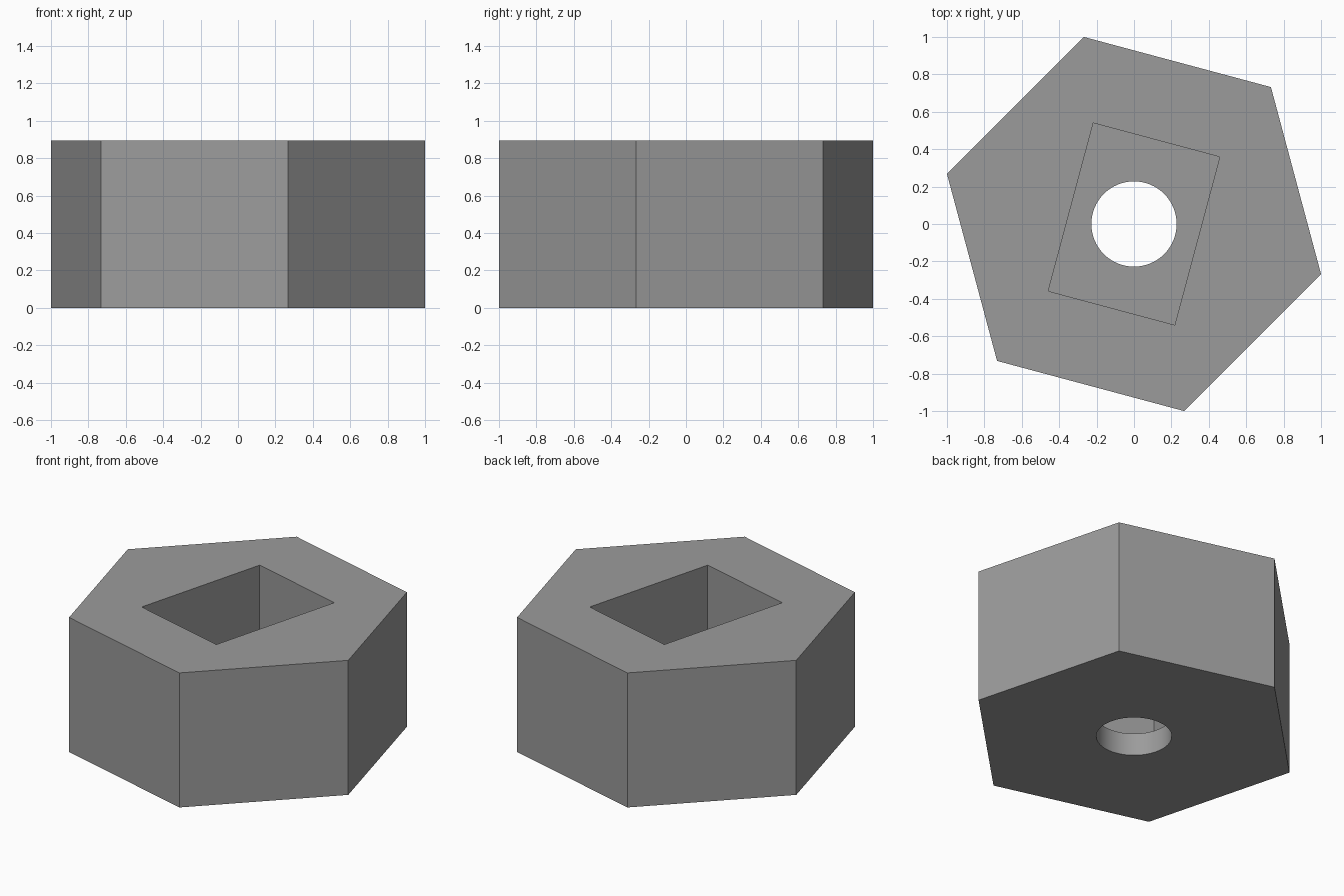
import bpy
import math

if "Cube" in bpy.data.objects:
    bpy.data.objects.remove(bpy.data.objects["Cube"])

HEIGHT = 0.896
FLOOR = 0.15          # height of the pocket floor
TURN = math.radians(-15)

grey = bpy.data.materials.new("plain grey")
grey.diffuse_color = (0.33, 0.33, 0.33, 1)
grey.use_nodes = True
grey.node_tree.nodes["Principled BSDF"].inputs["Base Color"].default_value = grey.diffuse_color


def prism(name, sides, radius, z0, z1, turn):
    """Upright prism with its first corner at angle 'turn'."""
    ring = [(radius * math.cos(turn + math.tau * i / sides),
             radius * math.sin(turn + math.tau * i / sides)) for i in range(sides)]
    return extrude(name, ring, z0, z1)


def extrude(name, ring, z0, z1):
    n = len(ring)
    verts = [(x, y, z) for z in (z0, z1) for x, y in ring]
    faces = [tuple(reversed(range(n))), tuple(range(n, 2 * n))]
    faces += [(i, (i + 1) % n, n + (i + 1) % n, n + i) for i in range(n)]
    mesh = bpy.data.meshes.new(name)
    mesh.from_pydata(verts, [], faces)
    mesh.materials.append(grey)
    obj = bpy.data.objects.new(name, mesh)
    bpy.context.collection.objects.link(obj)
    return obj


# Hexagonal body
body = prism("hex_body", 6, 1.0353, 0, HEIGHT, math.radians(45))

# Rectangular pocket in the top
hx, hy = 0.35, 0.465
c, s = math.cos(TURN), math.sin(TURN)
corners = [(-hx, -hy), (hx, -hy), (hx, hy), (-hx, hy)]
pocket = extrude("pocket_cutter", [(x * c - y * s, x * s + y * c) for x, y in corners],
                 FLOOR, HEIGHT + 0.2)

# Round hole through the floor
hole = prism("hole_cutter", 64, 0.228, -0.2, FLOOR + 0.2, 0)

# Cut both from the body
bpy.context.view_layer.objects.active = body
body.select_set(True)
for cutter in (pocket, hole):
    mod = body.modifiers.new(cutter.name, 'BOOLEAN')
    mod.operation = 'DIFFERENCE'
    mod.solver = 'EXACT'
    mod.object = cutter
    bpy.ops.object.modifier_apply(modifier=mod.name)
    bpy.data.objects.remove(cutter)

# Smooth hole wall, crisp edges elsewhere
bpy.ops.object.shade_smooth_by_angle(angle=math.radians(30))
